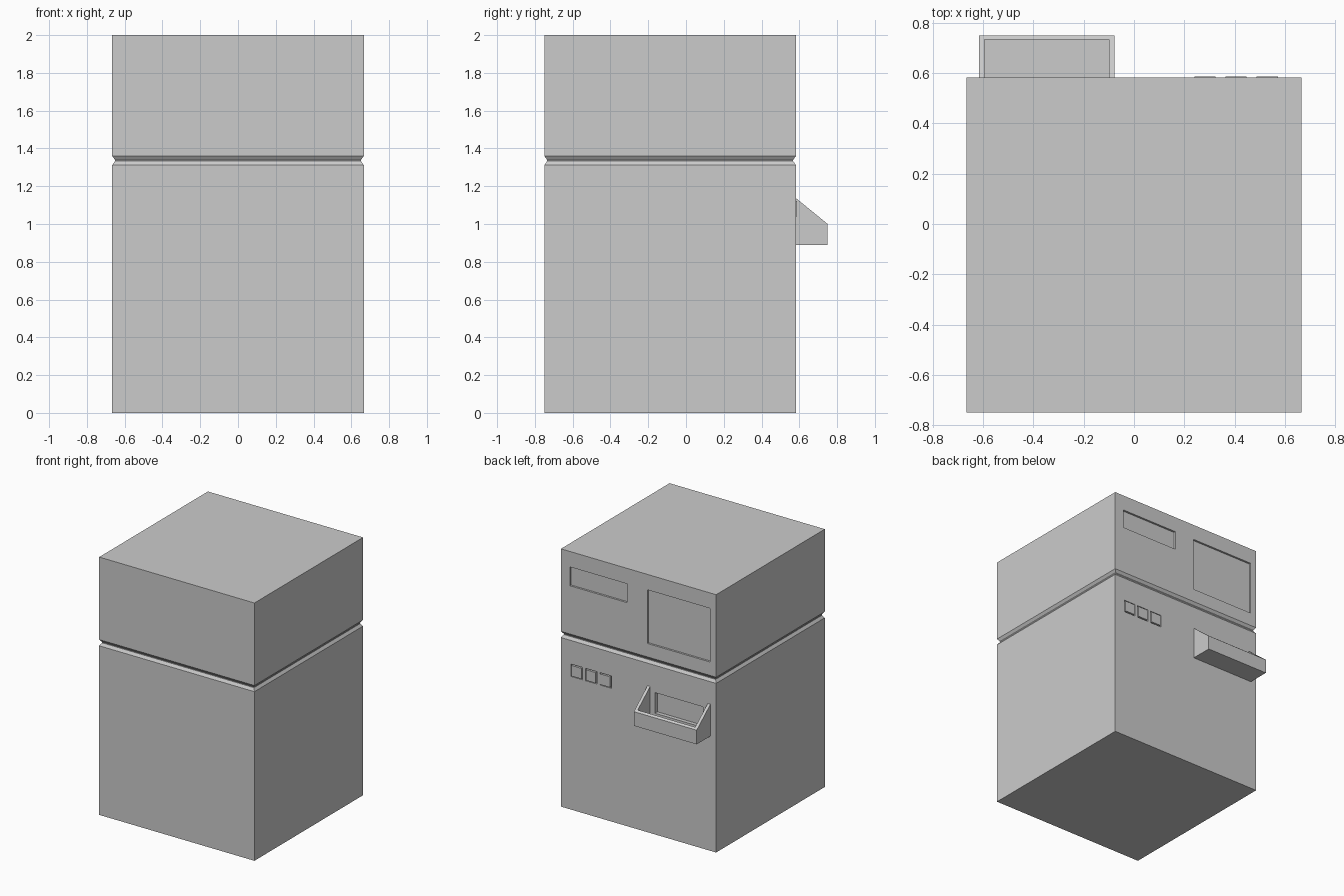
import bpy, bmesh

if "Cube" in bpy.data.objects:
    bpy.data.objects.remove(bpy.data.objects["Cube"])

HALF = 0.666          # half width of the cabinet
CY = -0.084           # cabinet centre in y
BACK = CY + HALF      # plane carrying the panels and tray


def finish(bm, name):
    bmesh.ops.recalc_face_normals(bm, faces=bm.faces)
    me = bpy.data.meshes.new(name)
    bm.to_mesh(me)
    bm.free()
    ob = bpy.data.objects.new(name, me)
    bpy.context.collection.objects.link(ob)
    return ob


def box(name, x, y, z):
    bm = bmesh.new()
    bmesh.ops.create_cube(bm, size=1)
    for v in bm.verts:
        for i, (a, b) in enumerate((x, y, z)):
            v.co[i] = a if v.co[i] < 0 else b
    return finish(bm, name)


def prism(name, profile, x0, x1):
    """Extrude a (y, z) profile along x."""
    bm = bmesh.new()
    face = bm.faces.new([bm.verts.new((x0, y, z)) for y, z in profile])
    ext = bmesh.ops.extrude_face_region(bm, geom=[face])
    verts = [g for g in ext["geom"] if isinstance(g, bmesh.types.BMVert)]
    bmesh.ops.translate(bm, verts=verts, vec=(x1 - x0, 0, 0))
    return finish(bm, name)


def cut(target, cutter):
    m = target.modifiers.new("cut", "BOOLEAN")
    m.operation = "DIFFERENCE"
    m.solver = "EXACT"
    m.object = cutter
    cutter.hide_render = True
    cutter.hide_viewport = True


# Cabinet: square sections stacked, with a V groove all round
bm = bmesh.new()
rings = []
for z, inset in ((0, 0), (1.312, 0), (1.333, .015), (1.339, .015), (1.36, 0), (2, 0)):
    h = HALF - inset
    rings.append([bm.verts.new((sx * h, CY + sy * h, z))
                  for sx, sy in ((-1, -1), (1, -1), (1, 1), (-1, 1))])
for lo, hi in zip(rings, rings[1:]):
    for i in range(4):
        j = (i + 1) % 4
        bm.faces.new((lo[i], lo[j], hi[j], hi[i]))
bm.faces.new(rings[0])
bm.faces.new(rings[-1])
cabinet = finish(bm, "cabinet")

# Recessed panels: small display, large screen, tray opening
for name, x, z, depth in (
        ("display_cutter", (.098, .588), (1.734, 1.88), .015),
        ("screen_cutter", (-.614, -.075), (1.464, 1.88), .015),
        ("slot_cutter", (-.555, -.14), (.94, 1.10), .03)):
    cut(cabinet, box(name, x, (BACK - depth, BACK + .05), z))

# Three push buttons, each in a shallow pocket
for i in range(3):
    x = .283 + i * .1235
    cut(cabinet, box("button_cutter_%d" % i, (x - .049, x + .049),
                     (BACK - .012, BACK + .05), (1.033, 1.129)))
    box("button_%d" % i, (x - .042, x + .042), (BACK - .014, BACK + .005), (1.04, 1.122))

# Open sloped tray
tray = prism("tray", [(BACK, .89), (.75, .89), (.75, 1.0), (BACK, 1.137)], -.617, -.077)
cut(tray, prism("tray_cutter", [(BACK - .05, .905), (.735, .905), (.735, 1.3), (BACK - .05, 1.3)],
                -.594, -.10))
